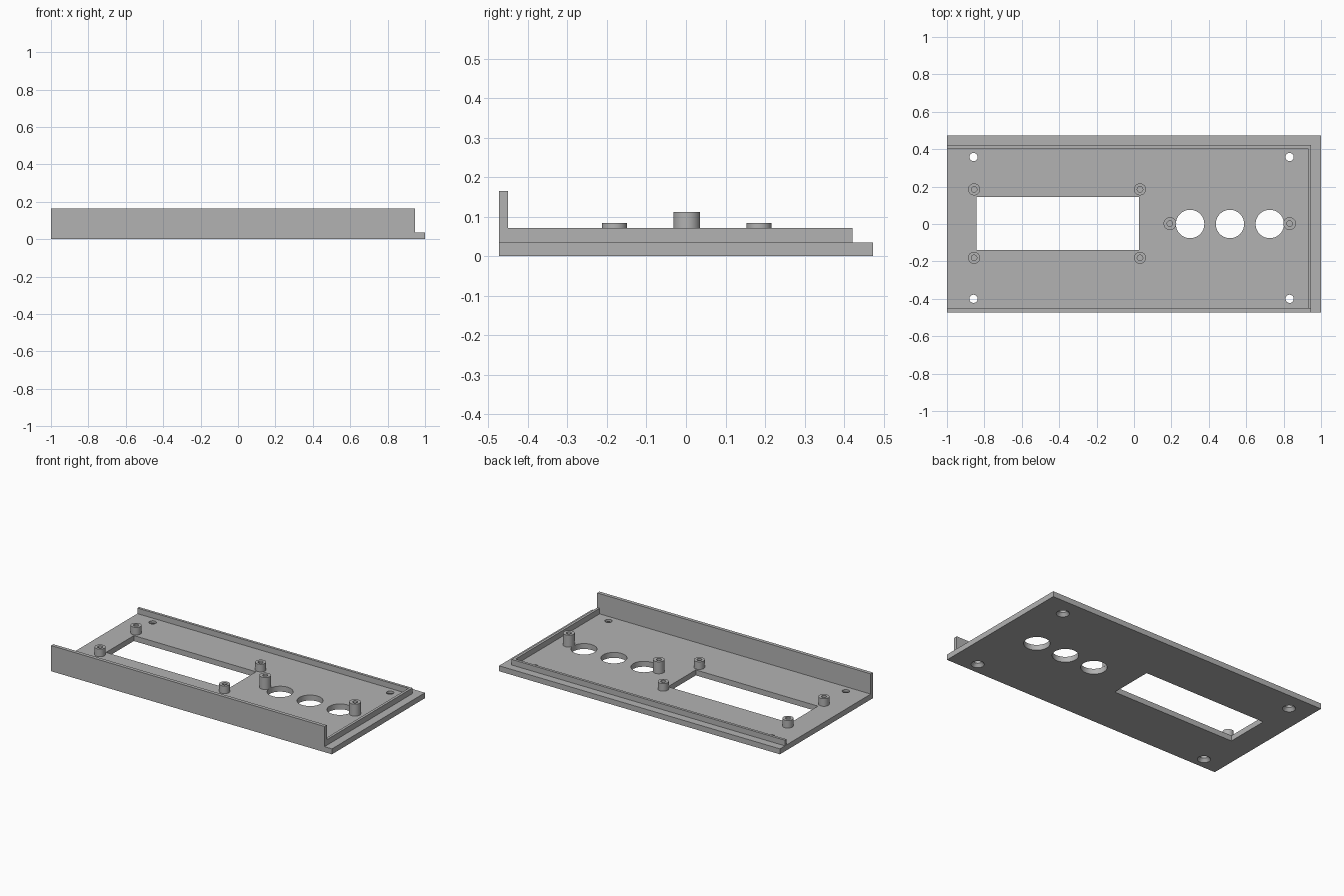
import bpy
import bmesh
import math

cube = bpy.data.objects.get("Cube")
if cube:
    bpy.data.objects.remove(cube, do_unlink=True)

grey = bpy.data.materials.new("panel grey")
grey.use_nodes = True
grey.diffuse_color = (0.45, 0.45, 0.45, 1)
grey.node_tree.nodes["Principled BSDF"].inputs["Base Color"].default_value = (0.45, 0.45, 0.45, 1)

PLATE_TOP = 0.035


def finish(name, bm, location=(0, 0, 0)):
    bmesh.ops.recalc_face_normals(bm, faces=bm.faces)
    mesh = bpy.data.meshes.new(name)
    bm.to_mesh(mesh)
    bm.free()
    mesh.materials.append(grey)
    obj = bpy.data.objects.new(name, mesh)
    obj.location = location
    bpy.context.collection.objects.link(obj)
    return obj


def prism(name, outline, z0, z1):
    """Extrude a plan outline from z0 to z1."""
    bm = bmesh.new()
    face = bm.faces.new([bm.verts.new((x, y, z0)) for x, y in outline])
    top = bmesh.ops.extrude_face_region(bm, geom=[face])["geom"]
    verts = [v for v in top if isinstance(v, bmesh.types.BMVert)]
    bmesh.ops.translate(bm, verts=verts, vec=(0, 0, z1 - z0))
    return finish(name, bm)


def box(name, x0, x1, y0, y1, z0, z1):
    return prism(name, [(x0, y0), (x1, y0), (x1, y1), (x0, y1)], z0, z1)


def lathe(name, profile, x, y):
    """Revolve a (radius, z) profile around a vertical axis at x, y."""
    bm = bmesh.new()
    verts = [bm.verts.new((r, 0, z)) for r, z in profile]
    edges = [bm.edges.new(pair) for pair in zip(verts, verts[1:])]
    bmesh.ops.spin(bm, geom=verts + edges, cent=(0, 0, 0), axis=(0, 0, 1),
                   angle=math.tau, steps=40, use_duplicate=False)
    bmesh.ops.remove_doubles(bm, verts=bm.verts, dist=1e-5)
    return finish(name, bm, (x, y, 0))


def smooth(obj):
    bpy.ops.object.select_all(action="DESELECT")
    obj.select_set(True)
    bpy.context.view_layer.objects.active = obj
    bpy.ops.object.shade_smooth_by_angle(angle=math.radians(30))


# Base plate and its openings
plate = box("base_plate", -1, 1, -0.473, 0.473, 0, PLATE_TOP)
cutters = [box("display_cutter", -0.843, 0.027, -0.138, 0.145, -0.1, 0.1)]
for x in (0.3, 0.513, 0.726):
    cutters.append(lathe("knob_cutter", [(0, -0.1), (0.076, -0.1), (0.076, 0.1), (0, 0.1)], x, 0))

# Countersunk screw holes at the corners
sink = [(0, -0.01), (0.043, -0.01), (0.038, 0), (0.022, 0.02), (0.022, 0.1), (0, 0.1)]
for x in (-0.858, 0.832):
    for y in (-0.4, 0.358):
        cutters.append(lathe("screw_cutter", sink, x, y))

bpy.context.view_layer.objects.active = plate
for cutter in cutters:
    cutter.hide_render = True
    mod = plate.modifiers.new("opening", "BOOLEAN")
    mod.operation = "DIFFERENCE"
    mod.solver = "EXACT"
    mod.object = cutter
    bpy.ops.object.modifier_apply(modifier=mod.name)
    bpy.data.objects.remove(cutter, do_unlink=True)
smooth(plate)

# Tall front wall and low lip along the back and left edges
box("front_wall", -1, 0.947, -0.473, -0.45, PLATE_TOP, 0.165)
prism("edge_lip", [(0.93, -0.45), (0.947, -0.45), (0.947, 0.422), (-1, 0.422),
                   (-1, 0.405), (0.93, 0.405)], PLATE_TOP, 0.071)


# Hollow standoffs with blind holes
def standoff(name, x, y, radius, top):
    bore = 0.015
    smooth(lathe(name, [(radius, PLATE_TOP), (radius, top), (bore, top),
                        (bore, PLATE_TOP + 0.001), (0, PLATE_TOP + 0.001)], x, y))


for x in (-0.855, 0.032):
    for y in (-0.181, 0.185):
        standoff("display_standoff", x, y, 0.032, 0.084)
for x in (0.192, 0.832):
    standoff("knob_standoff", x, 0.002, 0.034, 0.112)
